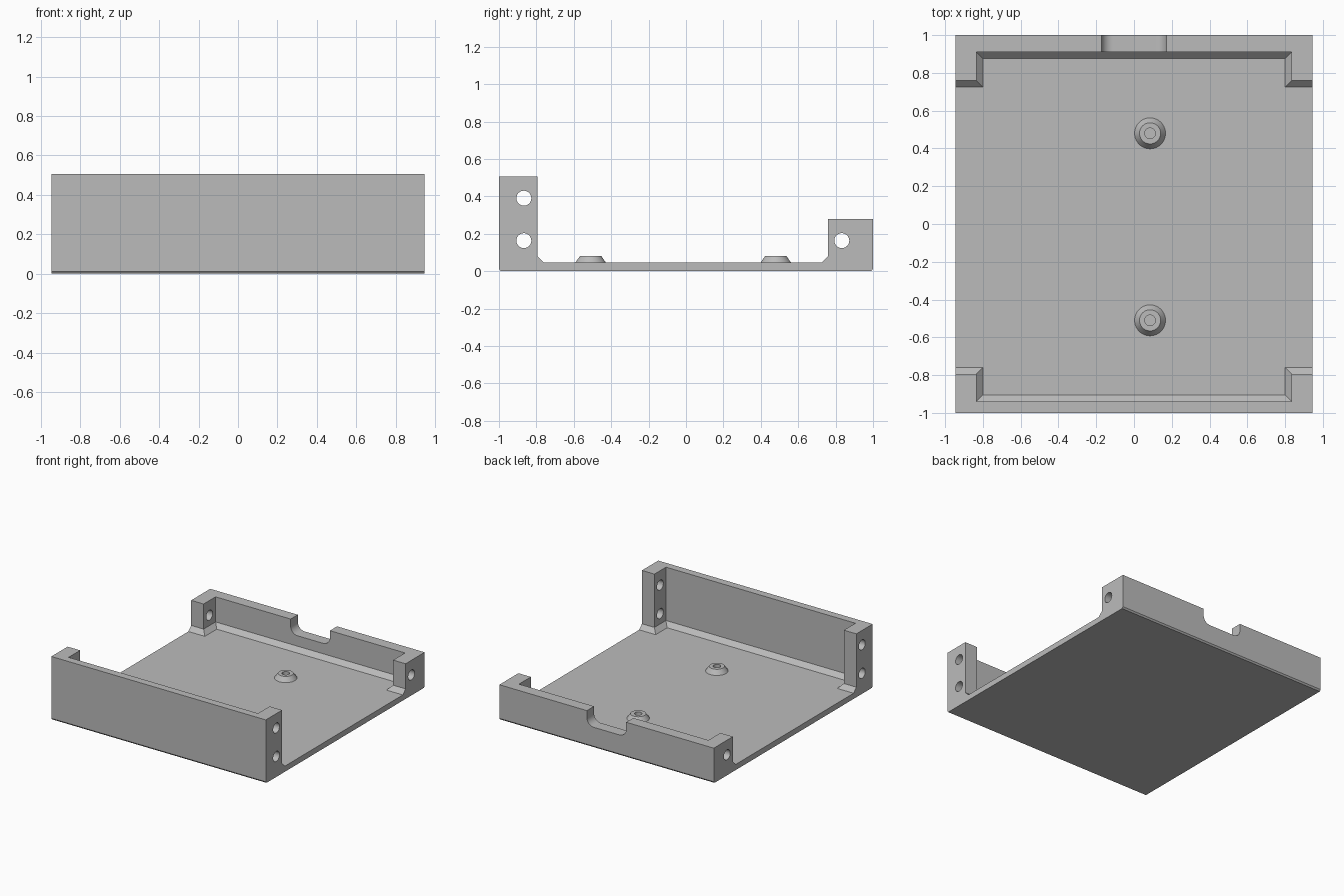
import bpy
import bmesh
import math
from mathutils import Matrix

cube = bpy.data.objects.get("Cube")
if cube:
    bpy.data.objects.remove(cube, do_unlink=True)

GREY = (0.5, 0.5, 0.5, 1.0)
material = bpy.data.materials.new("plain grey")
material.use_nodes = True
material.diffuse_color = GREY
material.node_tree.nodes["Principled BSDF"].inputs["Base Color"].default_value = GREY

HALF_W, FLOOR, FOOT = 0.945, 0.045, 0.035


def loft(name, rings):
    """Closed solid through rings of matching 3D points."""
    bm = bmesh.new()
    loops = [[bm.verts.new(p) for p in ring] for ring in rings]
    n = len(loops[0])
    for a, b in zip(loops, loops[1:]):
        for i in range(n):
            j = (i + 1) % n
            bm.faces.new((a[i], a[j], b[j], b[i]))
    bm.faces.new(loops[0][::-1])
    bm.faces.new(loops[-1])
    bmesh.ops.recalc_face_normals(bm, faces=bm.faces)
    mesh = bpy.data.meshes.new(name)
    bm.to_mesh(mesh)
    bm.free()
    mesh.materials.append(material)
    obj = bpy.data.objects.new(name, mesh)
    bpy.context.collection.objects.link(obj)
    return obj


def circle(r, z, n=40):
    return [(r * math.cos(math.tau * i / n), r * math.sin(math.tau * i / n), z)
            for i in range(n)]


def combine(target, tool, operation):
    mod = target.modifiers.new(operation, "BOOLEAN")
    mod.operation, mod.solver, mod.object = operation, "EXACT", tool
    bpy.context.view_layer.objects.active = target
    bpy.ops.object.modifier_apply(modifier=mod.name)
    bpy.data.objects.remove(tool, do_unlink=True)


def wall(name, side, inner, post, height):
    """End wall with two corner posts and a sloped foot; side is -1 front, 1 back."""
    def ring(grow, z):
        px, py, wy = 0.835 - grow, post - grow, inner - grow
        half = [(HALF_W, 1), (HALF_W, py), (px, py), (px, wy)]
        outline = half + [(-x, y) for x, y in reversed(half)]
        return [(x, side * y, z) for x, y in outline]
    return loft(name, [ring(FOOT, 0.03), ring(FOOT, FLOOR),
                       ring(0, FLOOR + FOOT), ring(0, height)])


# Floor plate with small bevels under its front and back edges
section = [(-0.99, 0), (0.99, 0), (1, 0.012), (1, FLOOR), (-1, FLOOR), (-1, 0.012)]
tray = loft("tray", [[(x, y, z) for y, z in section] for x in (-HALF_W, HALF_W)])

# Tall front wall and low back wall
combine(tray, wall("front_wall", -1, 0.94, 0.795, 0.505), "UNION")
combine(tray, wall("back_wall", 1, 0.91, 0.76, 0.28), "UNION")

# Conical bosses with blind holes
for y in (0.48, -0.51):
    boss = loft("boss", [circle(0.082, 0.03), circle(0.082, FLOOR), circle(0.056, 0.082)])
    boss.data.transform(Matrix.Translation((0.085, y, 0)))
    combine(tray, boss, "UNION")
    hole = loft("boss_hole", [circle(0.028, 0.04), circle(0.028, 0.2)])
    hole.data.transform(Matrix.Translation((0.085, y, 0)))
    combine(tray, hole, "DIFFERENCE")

# Screw holes running sideways through the posts
for y, z in ((-0.867, 0.39), (-0.867, 0.163), (0.833, 0.163)):
    hole = loft("post_hole", [circle(0.04, -1.2), circle(0.04, 1.2)])
    hole.data.transform(Matrix.Translation((0, y, z)) @ Matrix.Rotation(math.pi / 2, 4, "Y"))
    combine(tray, hole, "DIFFERENCE")

# Round-cornered notch in the back wall
NOTCH_W, NOTCH_Z, R = 0.173, 0.163, 0.06
right = [(NOTCH_W - R + R * math.sin(a), NOTCH_Z + R - R * math.cos(a))
         for a in (math.pi / 2 * i / 10 for i in range(11))] + [(NOTCH_W, 0.4)]
profile = right + [(-x, z) for x, z in reversed(right)]
notch = loft("notch", [[(x, y, z) for x, z in profile] for y in (0.8, 1.1)])
combine(tray, notch, "DIFFERENCE")

# Smooth the round surfaces and keep the edges sharp
bpy.ops.object.select_all(action="DESELECT")
tray.select_set(True)
bpy.context.view_layer.objects.active = tray
bpy.ops.object.shade_smooth_by_angle(angle=math.radians(25))
